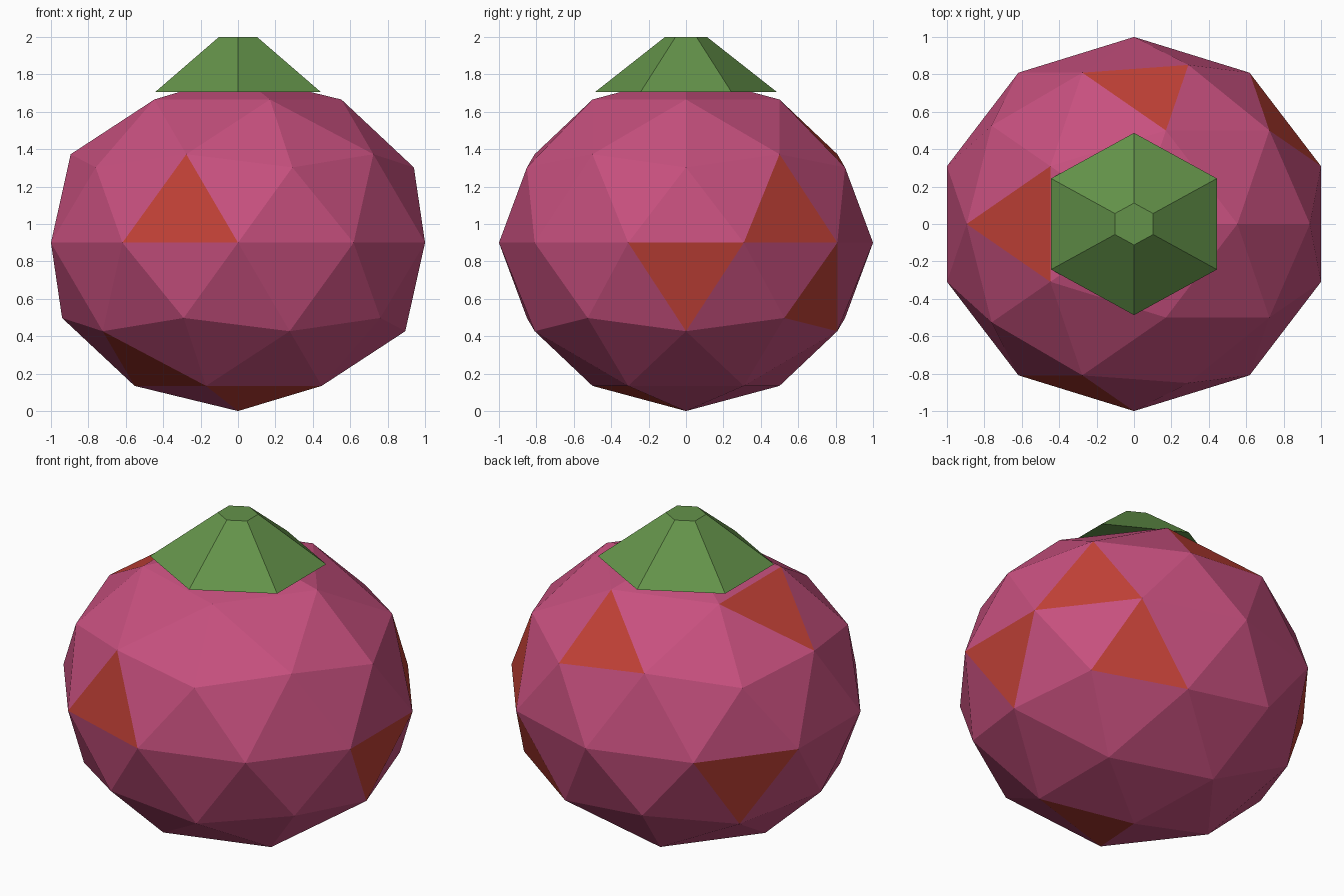
import bpy
from mathutils import Matrix, Vector

if "Cube" in bpy.data.objects:
    bpy.data.objects.remove(bpy.data.objects["Cube"])


def material(name, rgb):
    m = bpy.data.materials.new(name)
    m.diffuse_color = (*rgb, 1)
    m.use_nodes = True
    m.node_tree.nodes["Principled BSDF"].inputs["Base Color"].default_value = m.diffuse_color
    return m


pink = material("berry pink", (0.57, 0.08, 0.21))
orange = material("red orange", (0.53, 0.052, 0.037))
green = material("leaf green", (0.127, 0.29, 0.068))
WIDEN = 1.0515  # the whole model is slightly wider in x

# fruit body: faceted ball
bpy.ops.mesh.primitive_ico_sphere_add(subdivisions=2, radius=1)
body = bpy.context.object
body.name = "fruit_body"
body.data.transform(Matrix.Translation((0, 0, 0.9)) @ Matrix.Diagonal((WIDEN, 1, 0.9, 1)))
body.data.materials.append(pink)
body.data.materials.append(orange)

# single-facet patches: colour the face nearest to each spot
spots = [(-0.29, -0.87, 1.06), (0.09, -0.27, 0.09), (-0.48, -0.33, 0.23),
         (0.78, 0.54, 1.06), (0.96, 0, 0.74), (0.55, 0.715, 0.61),
         (0.06, 0.72, 1.44), (-0.595, 0, 1.57), (-0.78, 0.54, 0.74)]
for s in spots:
    face = min(body.data.polygons, key=lambda p: (p.center - Vector(s)).length)
    face.material_index = 1

# stem cap: six-sided truncated cone
bpy.ops.mesh.primitive_cone_add(vertices=6, radius1=0.487, radius2=0.112, depth=0.295,
                                location=(0, 0, 0))
stem = bpy.context.object
stem.name = "stem_cap"
stem.data.transform(Matrix.Translation((0, 0, 1.8525)) @ Matrix.Diagonal((WIDEN, 1, 1, 1)))
stem.data.materials.append(green)
